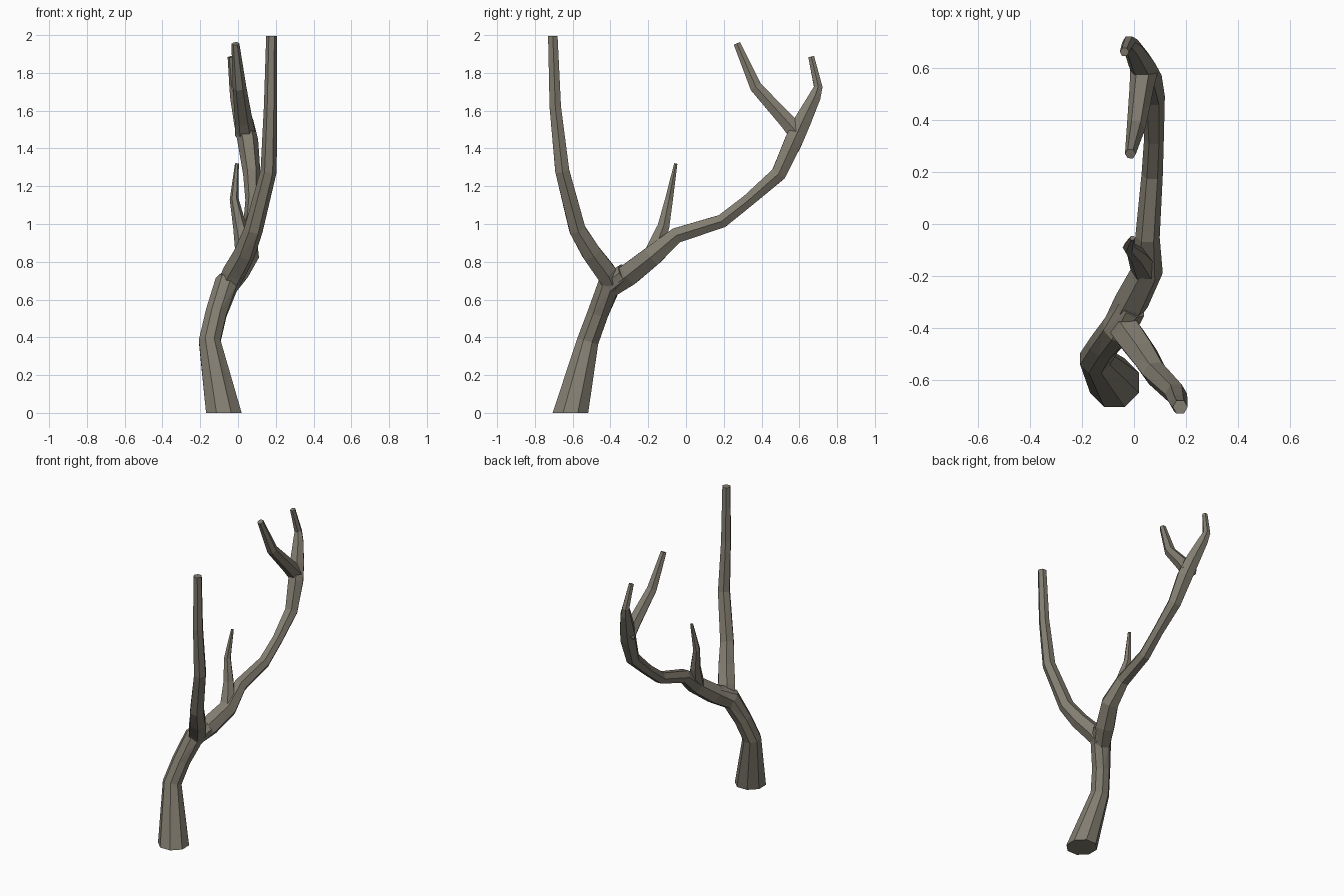
import bpy, bmesh, math
from mathutils import Vector

old = bpy.data.objects.get("Cube")
if old:
    bpy.data.objects.remove(old)

bark = bpy.data.materials.new("grey_brown_bark")
bark.use_nodes = True
colour = (0.225, 0.205, 0.162, 1)
bark.diffuse_color = colour
bark.node_tree.nodes["Principled BSDF"].inputs["Base Color"].default_value = colour


def limb(name, path, sides=6, start=None, end=None, turn=0.0):
    """Faceted tapering tube through (x, y, z, radius) points."""
    pts = [Vector(p[:3]) for p in path]
    last = len(pts) - 1
    bm = bmesh.new()
    rings = []
    for i, p in enumerate(pts):
        before = (p - pts[max(i - 1, 0)]).normalized()
        after = (pts[min(i + 1, last)] - p).normalized()
        axis = (before + after).normalized()
        if i == 0 and start:
            axis = Vector(start)
        if i == last and end:
            axis = Vector(end)
        # the side vector stays near +x, so the facets do not twist
        side = Vector((1, 0, 0))
        side = (side - axis * side.dot(axis)).normalized()
        up = axis.cross(side)
        ring = []
        for k in range(sides):
            a = math.tau * k / sides + turn
            ring.append(bm.verts.new(p + path[i][3] * (side * math.cos(a) + up * math.sin(a))))
        rings.append(ring)
    for low, high in zip(rings, rings[1:]):
        for k in range(sides):
            n = (k + 1) % sides
            bm.faces.new((low[k], low[n], high[n], high[k]))
    bm.faces.new(rings[0][::-1])
    bm.faces.new(rings[-1])
    bmesh.ops.triangulate(bm, faces=[f for f in bm.faces if len(f.verts) == 4])
    bmesh.ops.recalc_face_normals(bm, faces=bm.faces)
    mesh = bpy.data.meshes.new(name)
    bm.to_mesh(mesh)
    bm.free()
    mesh.materials.append(bark)
    obj = bpy.data.objects.new(name, mesh)
    bpy.context.collection.objects.link(obj)
    return obj


UP = (0, 0, 1)

# Flared trunk, running on into the long rear limb and its back tip
limb("trunk", [
    (-0.075, -0.612, 0, 0.102), (-0.15, -0.52, 0.38, 0.062),
    (-0.115, -0.465, 0.53, 0.06), (-0.062, -0.405, 0.68, 0.066),
    (-0.01, -0.32, 0.735, 0.06)], sides=8, start=UP, turn=math.pi / 8)

limb("rear_limb", [
    (-0.07, -0.40, 0.66, 0.055), (-0.01, -0.30, 0.735, 0.068),
    (0.05, -0.18, 0.83, 0.062), (0.052, -0.05, 0.94, 0.047),
    (0.07, 0.19, 1.015, 0.041), (0.077, 0.33, 1.125, 0.038),
    (0.073, 0.49, 1.265, 0.046), (0.052, 0.57, 1.44, 0.055),
    (0.03, 0.615, 1.54, 0.052), (-0.005, 0.68, 1.67, 0.037),
    (-0.02, 0.70, 1.725, 0.026), (-0.037, 0.663, 1.885, 0.018)])

# Tall front limb
limb("front_limb", [
    (-0.055, -0.385, 0.67, 0.055), (-0.02, -0.425, 0.745, 0.063),
    (0.035, -0.50, 0.845, 0.058), (0.082, -0.575, 0.97, 0.05),
    (0.162, -0.655, 1.28, 0.043), (0.172, -0.692, 1.62, 0.035),
    (0.178, -0.705, 1.995, 0.029)], end=UP)

# Forward tip of the upper fork
limb("fork_tip", [
    (0.04, 0.60, 1.47, 0.055), (0.03, 0.53, 1.55, 0.047),
    (0.008, 0.37, 1.725, 0.036), (-0.014, 0.27, 1.955, 0.021)])

# Short pointed spur
limb("spur", [
    (0.04, -0.17, 0.85, 0.055), (0.01, -0.12, 0.985, 0.036),
    (-0.02, -0.09, 1.13, 0.024), (-0.006, -0.054, 1.32, 0.01)])
